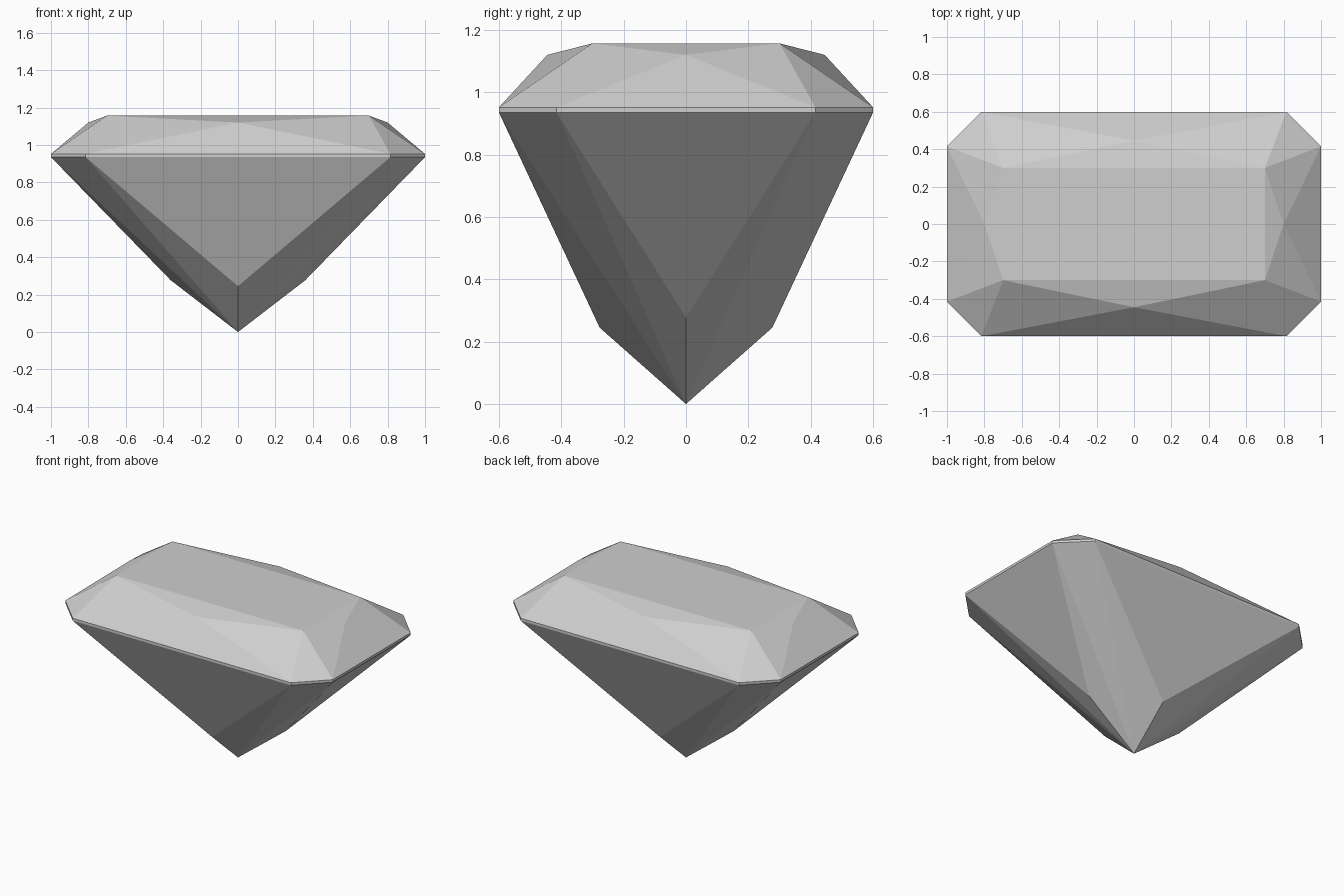
import bpy
import bmesh

cube = bpy.data.objects.get("Cube")
if cube:
    bpy.data.objects.remove(cube, do_unlink=True)

GIRDLE_LOW, GIRDLE_HIGH, TABLE = 0.935, 0.952, 1.157


def mirrored(x, y, z):
    """All distinct copies of a point mirrored across x and y."""
    return {(sx * x, sy * y, z) for sx in (1, -1) for sy in (1, -1)}


# Corner points of one quarter of the cut stone
points = set()
for z in (GIRDLE_LOW, GIRDLE_HIGH):      # clipped rectangular girdle
    points |= mirrored(0.815, 0.6, z)
    points |= mirrored(1.0, 0.415, z)
points |= mirrored(0.7, 0.3, TABLE)      # flat table on top
points |= mirrored(0.0, 0.445, 1.12)     # crown facet peaks
points |= mirrored(0.8, 0.0, 1.12)
points |= mirrored(0.0, 0.277, 0.245)    # pavilion facet tips
points |= mirrored(0.36, 0.0, 0.277)
points.add((0.0, 0.0, 0.0))              # pointed culet

# Facets are the convex skin of the points, with flat areas merged
bm = bmesh.new()
for p in sorted(points):
    bm.verts.new(p)
bmesh.ops.convex_hull(bm, input=bm.verts[:])
bmesh.ops.dissolve_limit(bm, angle_limit=0.002, verts=bm.verts[:], edges=bm.edges[:])
bmesh.ops.recalc_face_normals(bm, faces=bm.faces[:])

mesh = bpy.data.meshes.new("cut_gemstone")
bm.to_mesh(mesh)
bm.free()

# Pale grey stone
color = (0.62, 0.62, 0.62, 1.0)
mat = bpy.data.materials.new("pale_grey_stone")
mat.use_nodes = True
mat.diffuse_color = color
mat.node_tree.nodes["Principled BSDF"].inputs["Base Color"].default_value = color
mesh.materials.append(mat)

gem = bpy.data.objects.new("cut_gemstone", mesh)
bpy.context.collection.objects.link(gem)
